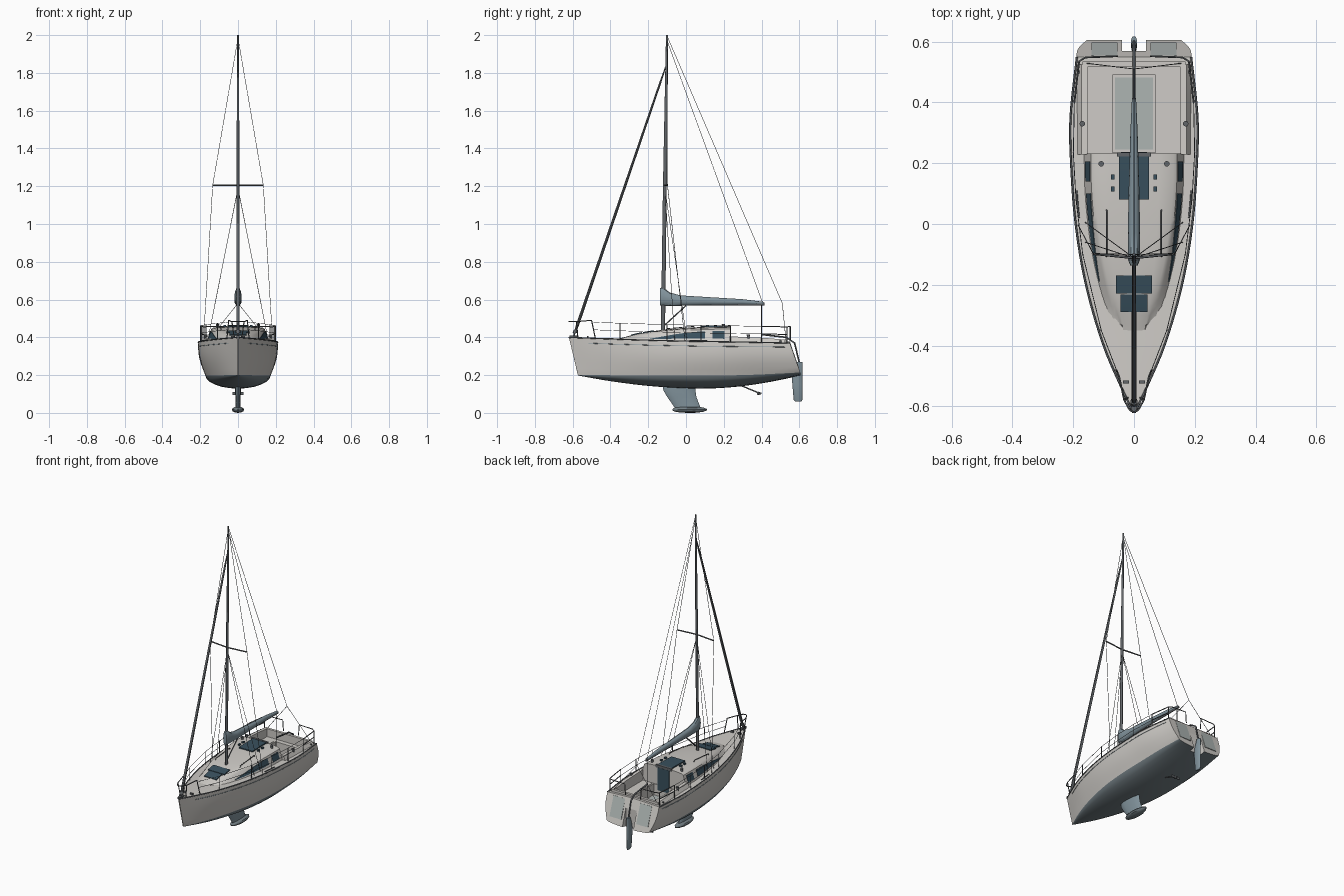
import bpy, bmesh
from math import sin, cos, pi
from mathutils import Vector as V

if "Cube" in bpy.data.objects:
    bpy.data.objects.remove(bpy.data.objects["Cube"])

def material(name, r, g, b):
    m = bpy.data.materials.new(name)
    m.diffuse_color = (r, g, b, 1)
    m.use_nodes = True
    m.node_tree.nodes["Principled BSDF"].inputs["Base Color"].default_value = m.diffuse_color
    return m

WHITE = material("gelcoat", .62, .60, .57)
SLATE = material("slate", .22, .29, .33)
BOTTOM = material("antifouling", .17, .21, .23)
GLASS = material("dark_glass", .04, .08, .11)
METAL = material("dark_metal", .12, .13, .14)
TEAK = material("deck_pad", .42, .46, .45)

def curve_fn(*p):
    """Smooth interpolation through (position, value) pairs."""
    def slope(i):
        a, b = max(i - 1, 0), min(i + 1, len(p) - 1)
        return (p[b][1] - p[a][1]) / (p[b][0] - p[a][0])
    def f(x):
        x = min(max(x, p[0][0]), p[-1][0])
        i = next(k for k in range(len(p) - 1) if x <= p[k + 1][0])
        h = p[i + 1][0] - p[i][0]
        t = (x - p[i][0]) / h
        return ((2*t**3 - 3*t*t + 1) * p[i][1] + (t**3 - 2*t*t + t) * h * slope(i)
                + (3*t*t - 2*t**3) * p[i + 1][1] + (t**3 - t*t) * h * slope(i + 1))
    return f

def smooth(o, angle=.6):
    bpy.ops.object.select_all(action='DESELECT')
    o.select_set(True)
    bpy.context.view_layer.objects.active = o
    bpy.ops.object.shade_smooth_by_angle(angle=angle)

def finish(name, bm, mats, angle=.6):
    bmesh.ops.recalc_face_normals(bm, faces=bm.faces)
    me = bpy.data.meshes.new(name)
    bm.to_mesh(me)
    bm.free()
    for m in mats:
        me.materials.append(m)
    o = bpy.data.objects.new(name, me)
    bpy.context.collection.objects.link(o)
    smooth(o, angle)
    return o

def loft(name, rings, mats, mirror=False, pick=None, angle=.6):
    """Skin closed rings with capped ends; pick(i) gives a strip's material slot."""
    bm = bmesh.new()
    for s in ((1, -1) if mirror else (1,)):
        vs = [[bm.verts.new((c[0] * s, c[1], c[2])) for c in r] for r in rings]
        n = len(rings[0])
        for a, b in zip(vs, vs[1:]):
            for i in range(n):
                j = (i + 1) % n
                f = bm.faces.new((a[i], a[j], b[j], b[i]))
                f.material_index = pick(i) if pick else 0
        bm.faces.new(vs[0])
        bm.faces.new(vs[-1])
    return finish(name, bm, mats, angle)

def full(half):
    """Mirror a centre-to-centre half section into a closed ring."""
    return half + [(-x, y, z) for x, y, z in half[-2:0:-1]]

def ellipse(c, a, b, n=12):
    return [V(c) + V(a) * cos(2*pi*i/n) + V(b) * sin(2*pi*i/n) for i in range(n)]

def box(name, x0, x1, y0, y1, z0, z1, mat, mirror=False):
    ring = lambda z: [(x0, y0, z), (x1, y0, z), (x1, y1, z), (x0, y1, z)]
    return loft(name, [ring(z0), ring(z1)], [mat] if mat else [], mirror)

def tube(name, paths, r, mat, mirror=False, res=1):
    cu = bpy.data.curves.new(name, 'CURVE')
    cu.dimensions, cu.bevel_depth, cu.bevel_resolution, cu.use_fill_caps = '3D', r, res, True
    for s in ((1, -1) if mirror else (1,)):
        for path in paths:
            sp = cu.splines.new('POLY')
            sp.points.add(len(path) - 1)
            for q, c in zip(sp.points, path):
                q.co = (c[0] * s, c[1], c[2], 1)
    cu.materials.append(mat)
    o = bpy.data.objects.new(name, cu)
    bpy.context.collection.objects.link(o)
    bpy.ops.object.select_all(action='DESELECT')
    o.select_set(True)
    bpy.context.view_layer.objects.active = o
    bpy.ops.object.convert(target='MESH')

# Hull lines: deck edge, waterline and keel line
beam = curve_fn((-.62, .003), (-.55, .036), (-.4, .1), (-.2, .158), (0, .192), (.2, .207), (.35, .209), (.55, .188))
sheer = curve_fn((-.62, .4), (-.3, .388), (0, .38), (.3, .375), (.55, .37))
wl_beam = curve_fn((-.572, .002), (-.45, .055), (-.3, .105), (-.1, .15), (.1, .17), (.3, .173), (.45, .169), (.605, .155))
wl_z = curve_fn((-.572, .2), (0, .198), (.3, .2), (.605, .214))
keel_z = curve_fn((-.572, .198), (-.4, .168), (-.2, .143), (0, .13), (.15, .13), (.3, .142), (.45, .165), (.605, .197))

def side(t, v):
    """Point on the topsides: t along the boat, v from deck edge to waterline."""
    ys, yw = -.62 + 1.17 * t, -.572 + 1.177 * t
    w = beam(ys) * (1 - v) + wl_beam(yw) * v
    return (w + .07 * w * sin(pi * v), ys + (yw - ys) * v, sheer(ys) * (1 - v) + wl_z(yw) * v)

def hull_ring(t):
    ys, yw = -.62 + 1.17 * t, -.572 + 1.177 * t
    half = [(0, ys, sheer(ys) + .04 * beam(ys))] + [side(t, k / 6) for k in range(7)]
    for k in range(1, 7):
        a = k / 6 * pi / 2
        half.append((wl_beam(yw) * cos(a), yw, wl_z(yw) - (wl_z(yw) - keel_z(yw)) * sin(a)))
    half[-1] = (0, half[-1][1], half[-1][2])
    return full(half)

hull = loft("hull", [hull_ring(k / 36) for k in range(37)], [WHITE, BOTTOM],
            pick=lambda i: 1 if 7 <= i < 19 else 0)

# Cockpit, footwell and rudder notch cut from the hull
for args in ((-.152, .152, .232, .52, .335, .6), (-.07, .07, .236, .49, .262, .4), (-.04, .04, .57, .7, .1, .5)):
    cut = box("cutter", *args, None)
    cut.hide_render = True
    md = hull.modifiers.new("cut", 'BOOLEAN')
    md.operation, md.object, md.solver = 'DIFFERENCE', cut, 'EXACT'
    bpy.context.view_layer.objects.active = hull
    bpy.ops.object.modifier_apply(modifier="cut")
    bpy.data.objects.remove(cut)
smooth(hull)
box("cockpit_sole", -.062, .062, .245, .482, .26, .265, TEAK)
box("seat_pads", .078, .145, .245, .48, .333, .338, WHITE, True)
loft("coaming", [[(.152, y, .36), (.152, y, z), (.172, y, z), (.188, y, .372)]
                 for y, z in ((.228, .405), (.4, .398), (.525, .388))], [WHITE], True, angle=.3)
box("aft_coaming", -.17, .17, .518, .535, .36, .388, WHITE)
loft("transom_panels", [[(x, .5545 + d, .362), (x, .5975 + d, .24)] + [(x + w, .5975 + d, .24), (x + w, .5545 + d, .362)]
                        for x, w, d in ((.055, .085, -.006), (.055, .085, .0005))], [TEAK], True)

# Hull stripe and toe rail
tube("toe_rail", [[side(k / 36, 0) for k in range(37)]], .0035, METAL, True)
tube("hull_stripe", [[side(k / 36, .14) for k in range(3, 36)]], .0018, SLATE, True)

# Coachroof
roof_w = curve_fn((-.36, .068), (-.25, .105), (-.12, .136), (0, .154), (.12, .164), (.232, .166))
roof_z = curve_fn((-.36, .392), (-.25, .42), (-.12, .44), (0, .45), (.12, .456), (.232, .458))

def roof_side(y, v, out=0):
    """Point on the sloping cabin side, v from deck to shoulder."""
    z0, z1 = sheer(y) - .004, roof_z(y) - .014
    return (roof_w(y) - .024 * v + out, y, z0 + (z1 - z0) * v)

def roof_ring(y):
    w, z = roof_w(y), roof_z(y)
    return full([(0, y, z), (w * .5, y, z - .002), (w - .036, y, z - .006), roof_side(y, 1), roof_side(y, 0), (0, y, .36)])
loft("coachroof", [roof_ring(-.36 + .592 * k / 20) for k in range(21)], [WHITE])

def window(name, y0, y1, tip):
    rings = []
    for k in range(11):
        y = y0 + (y1 - y0) * k / 10
        lo, hi = .28, .28 + .58 * (1 - tip * (1 - k / 10) ** 2)
        rings.append([roof_side(y, lo, -.006), roof_side(y, hi, -.006), roof_side(y, hi, .002), roof_side(y, lo, .002)])
    loft(name, rings, [GLASS], True)
window("long_window", -.19, .1, .9)
window("small_window", .14, .205, 0)

# Hatches, door and deck fittings
top = lambda y: roof_z(y)
def roof_pad(name, hw, y0, y1, h, mat):
    loft(name, [[(-hw, y, top(y) - .01), (hw, y, top(y) - .01), (hw, y, top(y) + h), (-hw, y, top(y) + h)]
                for y in (y0, (y0 + y1) / 2, y1)], [mat], angle=.3)
roof_pad("sliding_hatch", .05, .08, .222, .006, GLASS)
roof_pad("hatch_garage", .056, .222, .236, .008, METAL)
roof_pad("fore_hatch_front", .045, -.29, -.232, .004, GLASS)
roof_pad("fore_hatch_rear", .06, -.228, -.17, .004, GLASS)
box("companionway_door", -.042, .042, .228, .237, .3, .45, GLASS)
for y in (.115, .155):
    box("rope_clutch", .064, .076, y - .008, y + .008, .445, .464, GLASS, True)
for n, x, y, z, r, h in (("cabin_winch", .108, .198, .45, .009, .02), ("cockpit_winch", .17, .33, .39, .009, .025)):
    loft(n, [ellipse((x, y, z + d), (r * s, 0, 0), (0, r * s, 0)) for d, s in ((0, 1), (h*.5, .8), (h, 1))], [METAL], True)
tube("handrails", [[(.09, -.11, .432), (.09, -.1, .446), (.09, .04, .458), (.09, .05, .444)]], .0025, METAL, True)
tube("genoa_track", [[(beam(y) - .013, y, sheer(y) + .004) for y in (.02, .065, .11)]], .003, METAL, True)
for y, x in ((-.52, .028), (.5, .178)):
    box("cleat", x - .012, x + .008, y - .005, y + .005, sheer(y) - .003, sheer(y) + .012, METAL, True)
box("bow_roller", -.008, .008, -.617, -.57, .395, .41, METAL)

# Keel fin, bulb and rudder
loft("keel_fin", [ellipse((0, (a + b) / 2, z), (w, 0, 0), (0, (b - a) / 2, 0)) for z, a, b, w in
     ((.15, -.125, .05, .016), (.12, -.12, .05, .016), (.085, -.1, .055, .014), (.05, -.075, .068, .013), (.02, -.055, .08, .013))], [SLATE])
loft("keel_bulb", [ellipse((0, y, .017), (.032 * s, 0, 0), (0, 0, .017 * s ** .7)) for y, s in
     ((-.072, .1), (-.06, .5), (-.03, .85), (.01, 1), (.05, .95), (.09, .6), (.112, .1))], [BOTTOM])
loft("rudder", [ellipse((0, (a + b) / 2, z), (w, 0, 0), (0, (b - a) / 2, 0)) for z, a, b, w in
     ((.06, .578, .612, .005), (.07, .57, .616, .008), (.15, .563, .618, .01), (.2, .56, .618, .01), (.27, .585, .618, .01))], [SLATE])
tube("tiller", [[(0, .6, .265), (0, .575, .37), (0, .53, .4), (0, .4, .415)]], .005, METAL)
tube("propeller_shaft", [[(0, .29, .145), (0, .385, .106)]], .004, METAL)
loft("propeller_hub", [ellipse((0, y, .103), (r, 0, 0), (0, 0, r)) for y, r in ((.375, .006), (.385, .009), (.4, .003))], [METAL])
box("propeller_blade", .004, .03, .383, .388, .095, .111, METAL, True)

# Mast, boom with sail cover, spreaders, furled headsail
loft("mast", [ellipse((0, y, z), (r * .75, 0, 0), (0, r, 0)) for y, z, r in
     ((-.122, .43, .011), (-.112, 1.2, .01), (-.1, 2, .006))], [METAL])
loft("boom", [ellipse((0, y, .576), (.007, 0, 0), (0, 0, .008)) for y in (-.12, .415)], [METAL])
loft("sail_cover", [ellipse((0, y, (a + b) / 2), (w, 0, 0), (0, 0, (b - a) / 2)) for y, a, b, w in
     ((-.137, .568, .662, .012), (-.12, .566, .664, .019), (-.085, .566, .637, .019), (-.03, .567, .622, .02),
      (.1, .57, .614, .018), (.3, .573, .602, .012), (.41, .575, .588, .007))], [SLATE])
tube("spreaders", [[(0, -.112, 1.205), (.134, -.098, 1.205)]], .004, METAL, True)
furl = lambda t: (0, -.595 + .49 * t, .405 + 1.435 * t)
loft("furled_headsail", [ellipse(furl(t), (r, 0, 0), (0, r, 0), 10) for t, r in
     ((0, .004), (.04, .009), (.5, .008), (.93, .006), (1, .003))], [METAL])
loft("furling_drum", [ellipse(furl(t), (.012, 0, 0), (0, .012, 0)) for t in (.012, .024)], [METAL])

# Standing rigging and lines
tube("shrouds", [[(0, -.1, 1.985), (.134, -.098, 1.205), (.183, -.005, .382)],
                 [(0, -.112, 1.19), (.16, .005, .385)], [(0, -.112, 1.19), (.16, -.06, .385)]], .0014, METAL, True)
tube("backstay", [[(0, -.098, 1.99), (0, .51, .58)], [(0, -.1, 1.97), (0, .405, .585)]], .0014, METAL)
tube("backstay_bridle", [[(0, .51, .58), (.165, .53, .375)]], .0014, METAL, True)
tube("mainsheet", [[(0, .4, .57), (0, .4, .27)]], .002, METAL)
tube("boom_vang", [[(0, -.118, .46), (0, .0, .568)]], .004, METAL)

# Pulpit, pushpit, stanchions and lifelines
def rail(y, h):
    return (max(beam(y) - .009, .006), y, sheer(y) + h)
bow = [(0, -.62, .484), (.014, -.612, .484), (.032, -.58, .483), rail(-.5, .095)]
tube("pulpit", [bow, [bow[2], (.02, -.572, .395)], [bow[3], rail(-.48, 0)]], .003, METAL, True)
stern = [rail(y, .085) for y in (.4, .47, .535)] + [(.16, .548, .457), (.06, .552, .457), (.055, .552, .385)]
tube("pushpit", [stern, [rail(.4, .085), rail(.4, 0)], [rail(.535, .085), rail(.535, 0)],
                 [rail(y, .045) for y in (.4, .47, .535)]], .003, METAL, True)
posts = (-.35, -.1, .08, .235)
tube("stanchions", [[rail(y, 0), rail(y, .086)] for y in posts], .0025, METAL, True)
tube("lifelines", [[rail(y, h) for y in (-.49,) + posts + (.4,)] for h in (.045, .085)], .0013, METAL, True)
